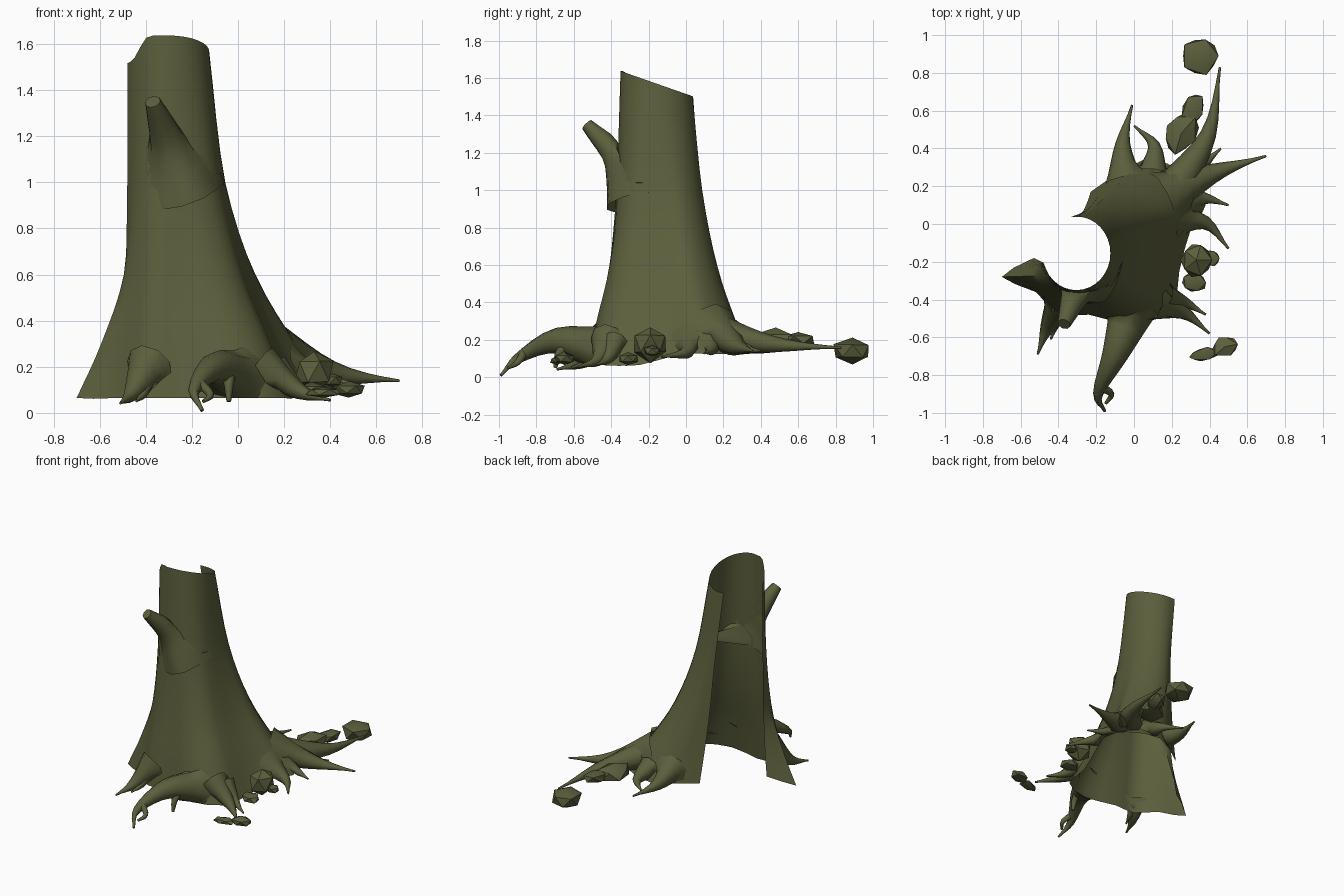
import bpy, bmesh, math, random
from mathutils import Vector
from mathutils.bvhtree import BVHTree

if "Cube" in bpy.data.objects:
    bpy.data.objects.remove(bpy.data.objects["Cube"])

random.seed(4)
bark = bpy.data.materials.new("olive bark")
bark.diffuse_color = (0.105, 0.113, 0.045, 1)
bark.use_nodes = True
bark.node_tree.nodes["Principled BSDF"].inputs["Base Color"].default_value = bark.diffuse_color


def finish(name, bm, angle=45):
    me = bpy.data.meshes.new(name)
    bm.to_mesh(me)
    bm.free()
    ob = bpy.data.objects.new(name, me)
    bpy.context.collection.objects.link(ob)
    me.materials.append(bark)
    bpy.ops.object.select_all(action='DESELECT')
    ob.select_set(True)
    bpy.context.view_layer.objects.active = ob
    bpy.ops.object.shade_smooth_by_angle(angle=math.radians(angle))


def spline(pts, steps):
    """Catmull-Rom through a list of vectors."""
    p = [2 * pts[0] - pts[1]] + pts + [2 * pts[-1] - pts[-2]]
    out = []
    for a, b, c, d in zip(p, p[1:], p[2:], p[3:]):
        for k in range(steps):
            t = k / steps
            out.append((2 * b + (c - a) * t + (2 * a - 5 * b + 4 * c - d) * t * t
                        + (3 * b - a - 3 * c + d) * t ** 3) / 2)
    return out + [pts[-1]]


def skin(bm, rings, closed):
    grid = [[bm.verts.new(p) for p in ring] for ring in rings]
    for a, b in zip(grid, grid[1:]):
        n = len(a)
        for s in range(n if closed else n - 1):
            t = (s + 1) % n
            bm.faces.new((a[s], b[s], b[t], a[t]))
    return grid


# Trunk: hollow shell open to the back left; an elliptical rim flares into this foot outline
foot = [(-.53, -.18), (-.7, -.28), (-.52, -.36), (-.4, -.48), (-.24, -.48), (0, -.53), (.2, -.45),
        (.24, -.25), (.3, -.03), (.38, .1), (.28, .26), (.05, .34), (-.23, .17)]
columns = []
for i, (fx, fy) in enumerate(foot):
    a = math.radians(195 + 22 * i)
    rx, ry = -.305 + .18 * math.cos(a), -.155 + .195 * math.sin(a)
    rim_z = 1.515 - .35 * ry - (.07 if i < 2 else 0)
    py = 2 if i < 2 else 1            # the left side stays upright for longer
    px = .35 if i == 12 else py       # the back edge pulls in early
    col = []
    for z, w in ((rim_z, 0), (1, .17), (.6, .43), (.3, .76), (.065 if fy < -.2 else .125, 1)):
        col.append(Vector((rx + (fx - rx) * w ** px, ry + (fy - ry) * w ** py, z)))
    columns.append(spline(col, 4))
bm = bmesh.new()
skin(bm, [spline(list(row), 2) for row in zip(*columns)], False)
bm.normal_update()
shell = BVHTree.FromBMesh(bm)
finish("hollow_trunk", bm)


# Tapered tube; points that would poke inside the hollow trunk are laid onto its surface
def tube(name, pts, r0, r1, fall=1.0, sides=8):
    path = spline([Vector(p) for p in pts], 4)
    n = len(path) - 1
    rings = []
    for k, p in enumerate(path):
        d = (path[min(k + 1, n)] - path[max(k - 1, 0)]).normalized()
        u = d.cross(Vector((0, 0, 1))).normalized()
        v = u.cross(d)
        r = r1 + (r0 - r1) * (1 - k / n) ** fall
        ring = []
        for s in range(sides):
            q = math.tau * s / sides
            co = p + r * (u * math.cos(q) + v * math.sin(q))
            hit, normal, _, dist = shell.find_nearest(co)
            if (co - hit).dot(normal) < 0 and dist < .25:
                co = hit + normal * .003
            ring.append(co)
        rings.append(ring)
    bm = bmesh.new()
    bm.faces.new(skin(bm, rings, True)[-1])
    bmesh.ops.recalc_face_normals(bm, faces=bm.faces)
    finish(name, bm, 65)


tube("broken_branch", [(-.22, -.3, .93), (-.3, -.36, 1.16), (-.37, -.53, 1.35)], .13, .035)
tube("arched_front_root", [(0, -.43, .14), (-.1, -.69, .195), (-.19, -.9, .1), (-.155, -.99, .01)],
     .13, .008, 1.7)
tube("front_root_prop", [(-.04, -.58, .18), (-.04, -.67, .14), (-.04, -.7, .05)], .04, .01)
tube("front_root_claw", [(-.18, -.86, .14), (-.12, -.9, .08), (-.15, -.95, .05)], .025, .008)


# Ground root: start, end, start radius and sideways bend; it sinks to the sloping ground
def root(name, x0, y0, x1, y1, r, bend):
    a, b = Vector((x0, y0, .12 + r)), Vector((x1, y1, .125 + (.12 if y1 < 0 else .04) * y1))
    mid = a.lerp(b, .5) + Vector((y0 - y1, x1 - x0, 0)) * bend
    mid.z = b.z + .25 * (a.z - b.z)
    tube(name, [a, mid, b], r, .006, 1.5)


root("left_root", -.38, -.42, -.51, -.69, .1, -.05)
root("left_root_fork", -.39, -.46, -.44, -.61, .05, 0)
root("front_right_root", .1, -.42, .4, -.58, .09, .1)
root("front_right_twig", .16, -.38, .38, -.48, .07, .05)
root("right_root", .2, .02, .5, -.13, .09, .2)
root("right_small_root", .24, .12, .5, .1, .08, .1)
root("long_right_root", .14, .14, .7, .36, .14, .03)
root("long_back_root", .2, .17, .455, .83, .11, -.1)
root("back_root_twig", .35, .3, .46, .4, .04, 0)
root("curled_back_root", .1, .27, 0, .52, .08, -.22)
root("back_spike_root", -.05, .22, -.01, .63, .1, .07)


# Loose stones: squashed, jittered icospheres
def stone(name, x, y, z, r, long=1.0, turn=0.0, flat=.7):
    bm = bmesh.new()
    bmesh.ops.create_icosphere(bm, subdivisions=1, radius=r)
    c, s = math.cos(turn), math.sin(turn)
    for v in bm.verts:
        p = v.co * random.uniform(.92, 1.15)
        p.y *= long
        v.co = (x + p.x * c - p.y * s, y + p.x * s + p.y * c, z + p.z * flat)
    finish(name, bm, 35)


stone("far_back_stone", .35, .89, .14, .105)
stone("back_stone_near", .25, .48, .2, .085, 1.45, -.5)
stone("back_stone_far", .31, .6, .2, .06, 1.6, -.4)
stone("right_stone_tall", .33, -.19, .18, .085, 1.1, 0, 1.1)
stone("right_stone_small", .41, -.18, .14, .045)
stone("right_stone_low", .32, -.31, .1, .07, .8, 0, .5)
stone("front_right_stone", .48, -.65, .1, .07, .8, .2, .5)
stone("front_right_pebble", .37, -.69, .09, .08, .45, .2, .3)
